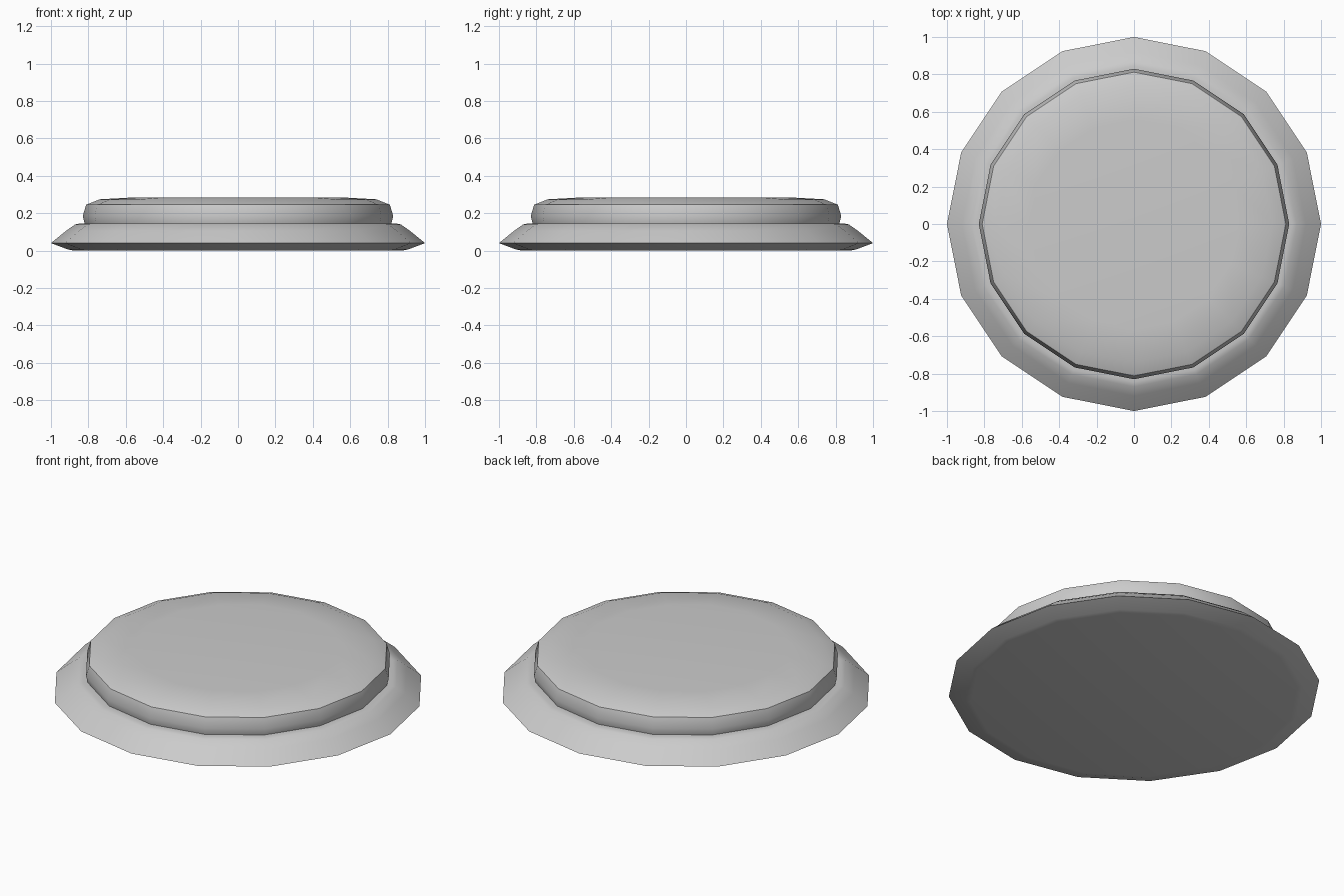
import bpy, bmesh, math

if "Cube" in bpy.data.objects:
    bpy.data.objects.remove(bpy.data.objects["Cube"])

SIDES = 16


def lathe(name, profile, cap_bottom=False, cap_top=False):
    """Revolve (radius, height) points into a 16-sided part."""
    bm = bmesh.new()
    rings = []
    for r, z in profile:
        rings.append([bm.verts.new((r * math.cos(2 * math.pi * i / SIDES),
                                    r * math.sin(2 * math.pi * i / SIDES), z))
                      for i in range(SIDES)])
    for a, b in zip(rings, rings[1:]):
        for i in range(SIDES):
            j = (i + 1) % SIDES
            bm.faces.new((a[i], a[j], b[j], b[i]))
    if cap_bottom:
        bm.faces.new(rings[0][::-1])
    if cap_top:
        bm.faces.new(rings[-1])
    mesh = bpy.data.meshes.new(name)
    bm.to_mesh(mesh)
    bm.free()
    obj = bpy.data.objects.new(name, mesh)
    bpy.context.collection.objects.link(obj)
    bpy.ops.object.select_all(action='DESELECT')
    obj.select_set(True)
    bpy.context.view_layer.objects.active = obj
    bpy.ops.object.shade_smooth_by_angle(angle=math.radians(48))
    return obj


# flared base with a pointed rim
lathe("base_flange", [(0.88, 0.0), (0.91, 0.006), (1.0, 0.04), (0.92, 0.105),
                      (0.87, 0.14), (0.845, 0.145), (0.82, 0.145)],
      cap_bottom=True)

# rounded disc seated on the base
lathe("upper_disc", [(0.82, 0.145), (0.83, 0.185), (0.812, 0.245),
                     (0.74, 0.274), (0.56, 0.284)],
      cap_top=True)
